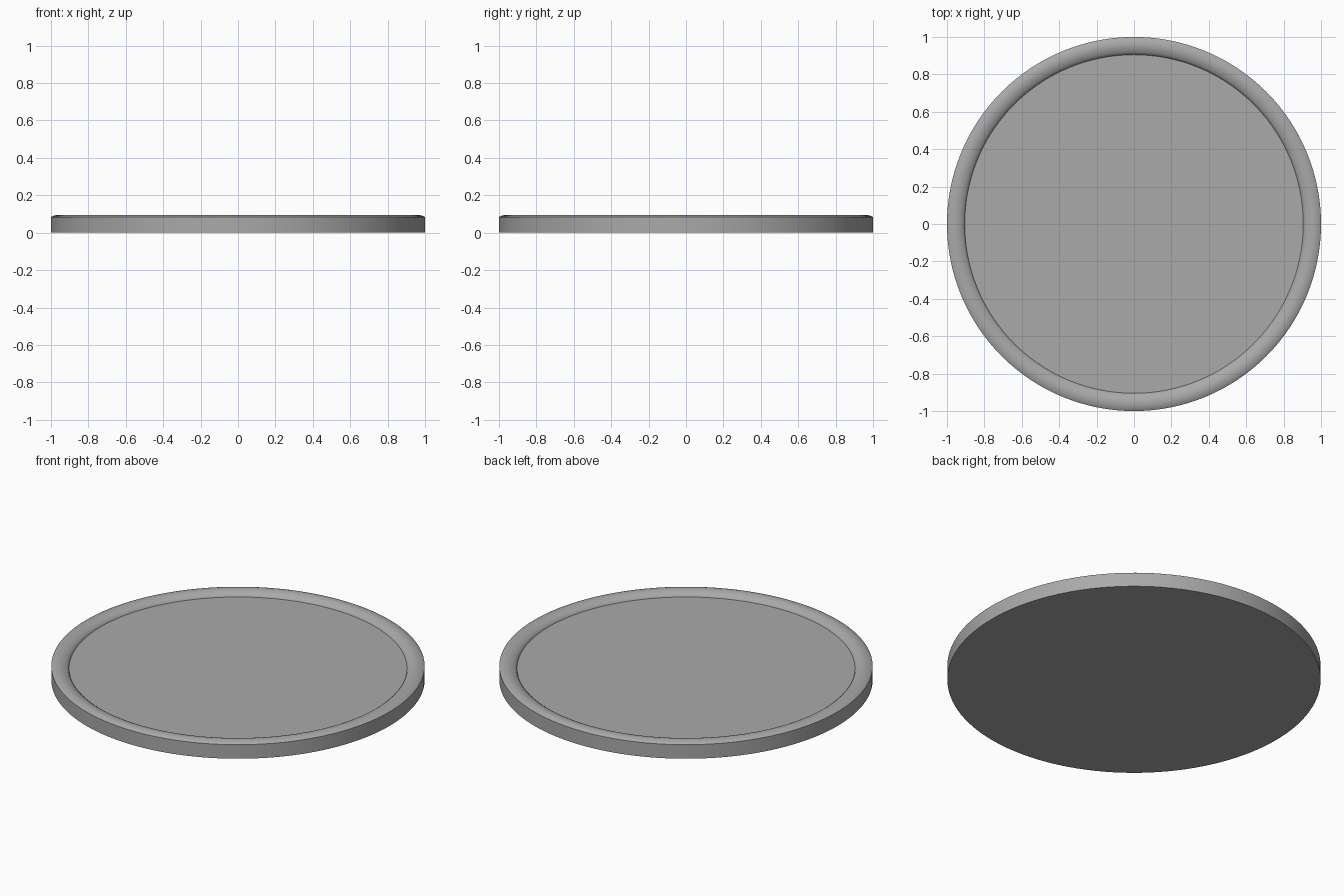
import bpy, bmesh, math

if "Cube" in bpy.data.objects:
    bpy.data.objects.remove(bpy.data.objects["Cube"])

# Plain grey material
grey = bpy.data.materials.new("plain grey")
grey.diffuse_color = (0.40, 0.40, 0.40, 1)
grey.use_nodes = True
grey.node_tree.nodes["Principled BSDF"].inputs["Base Color"].default_value = grey.diffuse_color

# Half profile (radius, height): floor, inner step, domed rim, outer wall, base
profile = [(0, 0.068), (0.55, 0.068), (0.86, 0.068), (0.905, 0.068), (0.909, 0.077)]
# domed rim as an arc through inner edge, crown and outer edge
for i in range(1, 10):
    r = 0.909 + (1.0 - 0.909) * i / 10
    t = i / 10
    z = 0.077 + (0.083 - 0.077) * t + 0.0155 * math.sin(math.pi * t) ** 0.8
    profile.append((r, z))
profile += [(1.0, 0.083), (1.0, 0.0), (0, 0.0)]

# Lathe the profile into a round tray
bm = bmesh.new()
verts = [bm.verts.new((r, 0, z)) for r, z in profile]
edges = [bm.edges.new(pair) for pair in zip(verts, verts[1:])]
bmesh.ops.spin(bm, geom=verts + edges, cent=(0, 0, 0), axis=(0, 0, 1),
               angle=2 * math.pi, steps=128)
bmesh.ops.remove_doubles(bm, verts=bm.verts, dist=0.0001)
bmesh.ops.recalc_face_normals(bm, faces=bm.faces)
mesh = bpy.data.meshes.new("round_tray")
bm.to_mesh(mesh)
bm.free()
mesh.materials.append(grey)
tray = bpy.data.objects.new("round_tray", mesh)
bpy.context.collection.objects.link(tray)

# Smooth curves, crisp corners
bpy.context.view_layer.objects.active = tray
tray.select_set(True)
bpy.ops.object.shade_smooth_by_angle(angle=math.radians(35))
